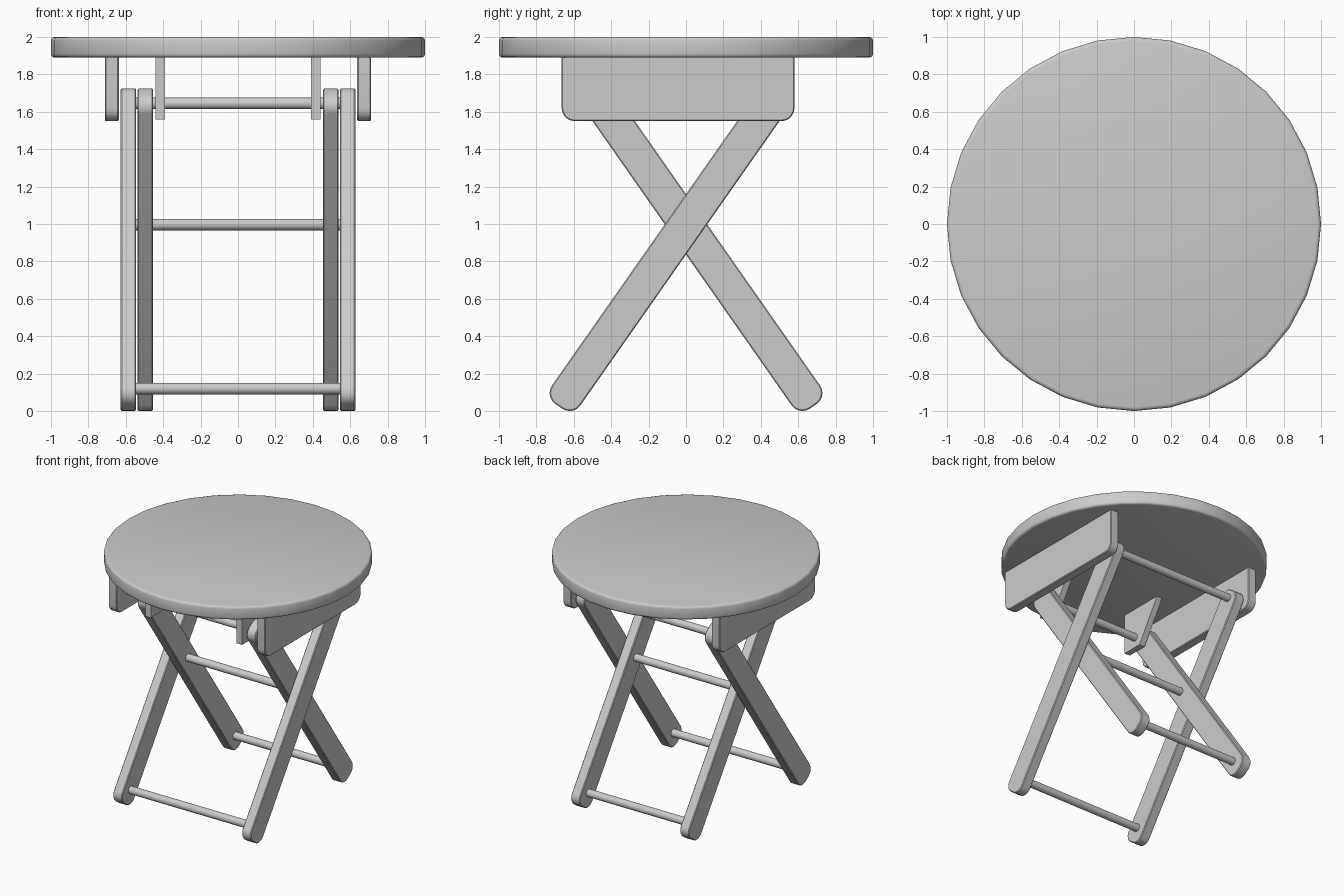
import bpy, bmesh, math
from mathutils import Matrix, Vector

cube = bpy.data.objects.get("Cube")
if cube:
    bpy.data.objects.remove(cube, do_unlink=True)

grey = bpy.data.materials.new("light_grey")
grey.use_nodes = True
colour = (0.6, 0.6, 0.6, 1)
grey.diffuse_color = colour
grey.node_tree.nodes["Principled BSDF"].inputs["Base Color"].default_value = colour


def finish(name, bm, bevel=0.0, segments=2):
    """Turn a bmesh into a smooth-shaded object with softened edges."""
    bmesh.ops.recalc_face_normals(bm, faces=bm.faces)
    if bevel:
        sharp = [e for e in bm.edges if e.calc_face_angle(0) > math.radians(50)]
        bmesh.ops.bevel(bm, geom=sharp, offset=bevel, segments=segments,
                        profile=0.5, affect='EDGES', clamp_overlap=True)
    mesh = bpy.data.meshes.new(name)
    bm.to_mesh(mesh)
    bm.free()
    mesh.materials.append(grey)
    obj = bpy.data.objects.new(name, mesh)
    bpy.context.collection.objects.link(obj)
    bpy.ops.object.select_all(action='DESELECT')
    obj.select_set(True)
    bpy.context.view_layer.objects.active = obj
    bpy.ops.object.shade_smooth_by_angle(angle=math.radians(35))
    return obj


def rounded(points, radii, steps=5):
    """Round the corners of a 2D outline, one radius per corner."""
    out = []
    for i, (p, r) in enumerate(zip(points, radii)):
        p = Vector(p)
        if r == 0:
            out.append(p)
            continue
        a = (Vector(points[i - 1]) - p).normalized()
        b = (Vector(points[(i + 1) % len(points)]) - p).normalized()
        centre = p + (a + b) * r
        for k in range(steps + 1):
            t = k / steps * math.pi / 2
            out.append(centre - b * r * math.cos(t) - a * r * math.sin(t))
    return out


def plate(name, outline, x0, x1, bevel=0.0):
    """Extrude a (y, z) outline from x0 to x1."""
    bm = bmesh.new()
    face = bm.faces.new([bm.verts.new((x0, p[0], p[1])) for p in outline])
    new = bmesh.ops.extrude_face_region(bm, geom=[face])["geom"]
    bmesh.ops.translate(bm, vec=(x1 - x0, 0, 0),
                        verts=[v for v in new if isinstance(v, bmesh.types.BMVert)])
    return finish(name, bm, bevel, 1)


def rod(name, half, y, z, radius=0.031):
    """Round bar along x."""
    bm = bmesh.new()
    bmesh.ops.create_cone(bm, cap_ends=True, segments=16, radius1=radius,
                          radius2=radius, depth=2 * half,
                          matrix=Matrix.Translation((0, y, z)) @ Matrix.Rotation(math.pi / 2, 4, 'Y'))
    finish(name, bm)


# Round top
bm = bmesh.new()
bmesh.ops.create_cone(bm, cap_ends=True, segments=32, radius1=1, radius2=1,
                      depth=0.11, matrix=Matrix.Translation((0, 0, 1.945)))
finish("round_top", bm, 0.02, 3)

# Leg outline: a tilted bar with rounded ends
low, high, half_width = Vector((-0.681, 0.026)), Vector((0.491, 1.699)), 0.093
along = (high - low).normalized()
side = Vector((along.y, -along.x)) * half_width
leg = rounded([low - side, low + side, high + side, high - side], [0.07] * 4)
mirrored_leg = [(-p.x, p.y) for p in leg]

# Aprons under the top and the hinge brackets
apron = rounded([(-0.665, 1.9), (-0.665, 1.55), (0.58, 1.55), (0.58, 1.9)],
                [0, 0.07, 0.07, 0])
bracket = [(-0.575, 1.9), (-0.575, 1.56), (-0.40, 1.56), (-0.19, 1.9)]

for s, label in ((1, "left"), (-1, "right")):
    plate(label + "_outer_leg", leg, s * 0.545, s * 0.627, 0.006)
    plate(label + "_inner_leg", mirrored_leg, s * 0.455, s * 0.537, 0.006)
    plate(label + "_apron", apron, s * 0.637, s * 0.712, 0.006)
    plate(label + "_hinge_bracket", bracket, s * 0.39, s * 0.44)

# Cross bars of both leg frames and the shared pivot
for name, y, z in (("lower", -0.615, 0.12), ("upper", 0.453, 1.645)):
    rod(name + "_outer_bar", 0.56, y, z)
    rod(name + "_inner_bar", 0.50, -y, z)
rod("pivot_bar", 0.56, 0, 0.997)
